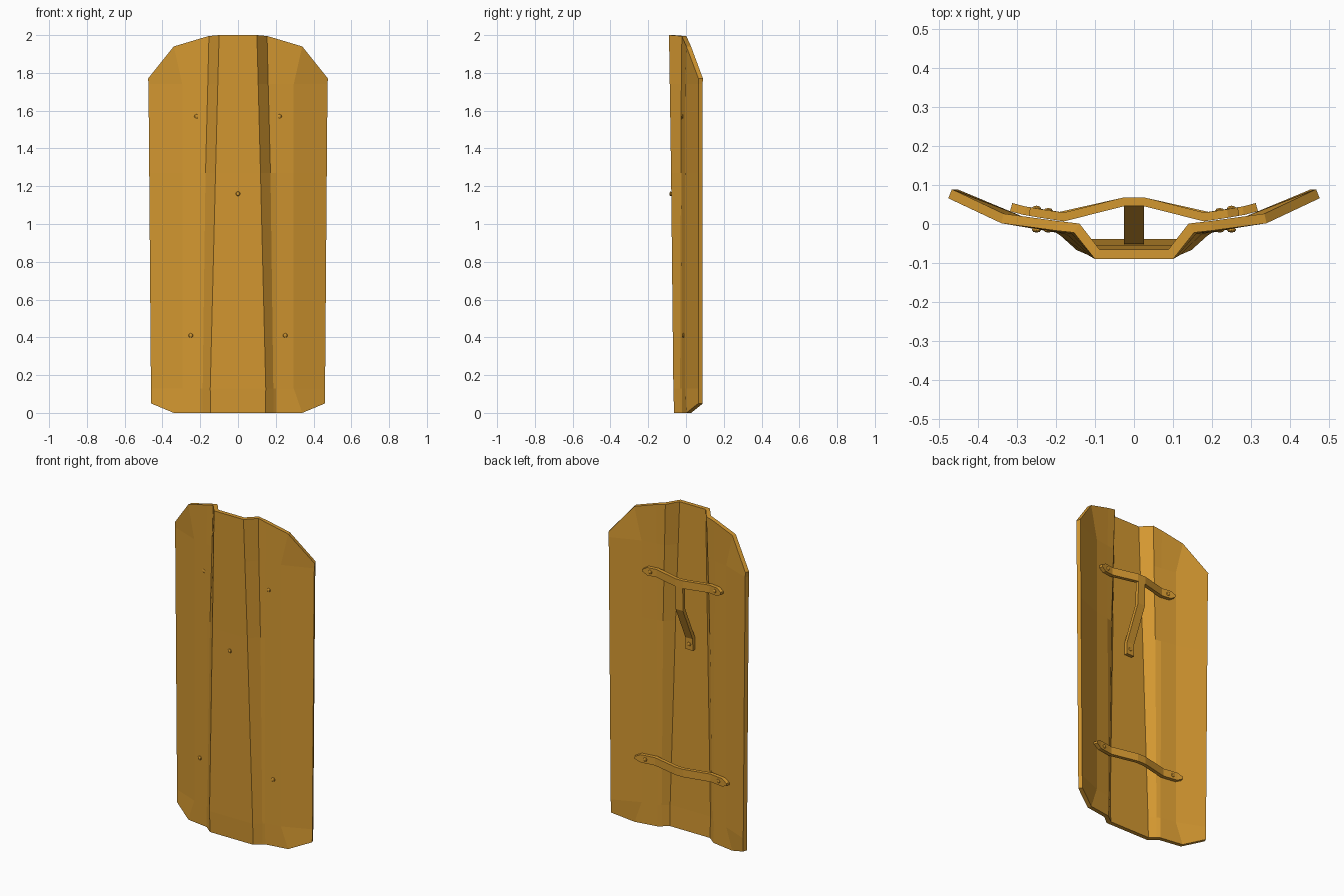
import bpy
import bmesh
from mathutils import Vector

cube = bpy.data.objects.get("Cube")
if cube:
    bpy.data.objects.remove(cube, do_unlink=True)

ochre = bpy.data.materials.new("ochre paint")
ochre.use_nodes = True
COLOR = (0.65, 0.31, 0.03, 1)
ochre.diffuse_color = COLOR
ochre.node_tree.nodes["Principled BSDF"].inputs["Base Color"].default_value = COLOR


def finish(name, bm):
    mesh = bpy.data.meshes.new(name)
    bm.to_mesh(mesh)
    bm.free()
    mesh.materials.append(ochre)
    obj = bpy.data.objects.new(name, mesh)
    bpy.context.collection.objects.link(obj)
    return obj


def sheet(name, rows, thickness, offset):
    """Skin a grid of points and thicken it."""
    bm = bmesh.new()
    grid = [[bm.verts.new(p) for p in row] for row in rows]
    for low, high in zip(grid, grid[1:]):
        for a, b, c, d in zip(low, low[1:], high[1:], high):
            bm.faces.new((a, b, c, d))
    obj = finish(name, bm)
    mod = obj.modifiers.new("thickness", "SOLIDIFY")
    mod.thickness = thickness
    mod.offset = offset
    mod.use_even_offset = True
    return obj


# Shield board: half sections from centre ridge to outer edge, bottom to top
halves = [
    [(.146, -.063, 0), (.187, -.03, 0), (.2, -.02, 0), (.34, .002, 0), (.46, .065, .05)],
    [(.147, -.067, .13), (.187, -.031, .13), (.2, -.022, .13), (.295, -.004, .13), (.461, .065, .13)],
    [(.119, -.079, 1.27), (.172, -.027, 1.27), (.2, -.021, 1.27), (.295, -.004, 1.27), (.47, .065, 1.27)],
    [(.107, -.086, 1.74), (.16, -.025, 1.74), (.2, -.02, 1.74), (.295, -.004, 1.74), (.474, .065, 1.74)],
    [(.1, -.09, 2), (.154, -.022, 1.995), (.2, -.017, 1.982), (.34, .002, 1.94), (.476, .066, 1.77)],
]
rows = [[(-x, y, z) for x, y, z in reversed(h)] + h for h in halves]
sheet("shield_board", rows, .025, -1)


def crossbar(name, z, half, width):
    """Bent horizontal strap with pointed ends; half is a list of (x, y, width factor)."""
    path = [(-x, y, k) for x, y, k in reversed(half)] + half
    low = [(x, y, z - width * k) for x, y, k in path]
    high = [(x, y, z + width * k) for x, y, k in path]
    sheet(name, [low, high], .022, 0)


crossbar("upper_strap", 1.57, [(.025, .057, 1), (.18, .018, 1), (.24, .027, 1), (.268, .032, .3)], .024)
crossbar("lower_strap", .41, [(.025, .057, 1), (.19, .02, 1), (.28, .034, 1), (.315, .043, .3)], .024)

# Vertical grip joining the upper strap to the ridge
grip = [(.057, 1.57), (.055, 1.41), (-.04, 1.2), (-.042, 1.125)]
sheet("hand_grip", [[(-.025, y, z), (.025, y, z)] for y, z in reversed(grip)], .022, 0)


def rivet(name, x, y, z):
    bm = bmesh.new()
    bmesh.ops.create_uvsphere(bm, u_segments=8, v_segments=6, radius=.012)
    bmesh.ops.scale(bm, vec=(1, .6, 1), verts=bm.verts)
    bmesh.ops.translate(bm, vec=Vector((x, y, z)), verts=bm.verts)
    finish(name, bm)


# Rivet heads on the face and on the straps
rivet("grip_rivet_front", 0, -.081, 1.16)
rivet("grip_rivet_back", 0, -.03, 1.16)
for side, s in (("left", 1), ("right", -1)):
    for level, x, z, back in (("upper", .22, 1.57, .034), ("lower", .25, .41, .04)):
        rivet(f"{level}_{side}_rivet_front", s * x, -.015, z)
        rivet(f"{level}_{side}_rivet_back", s * x, back, z)
